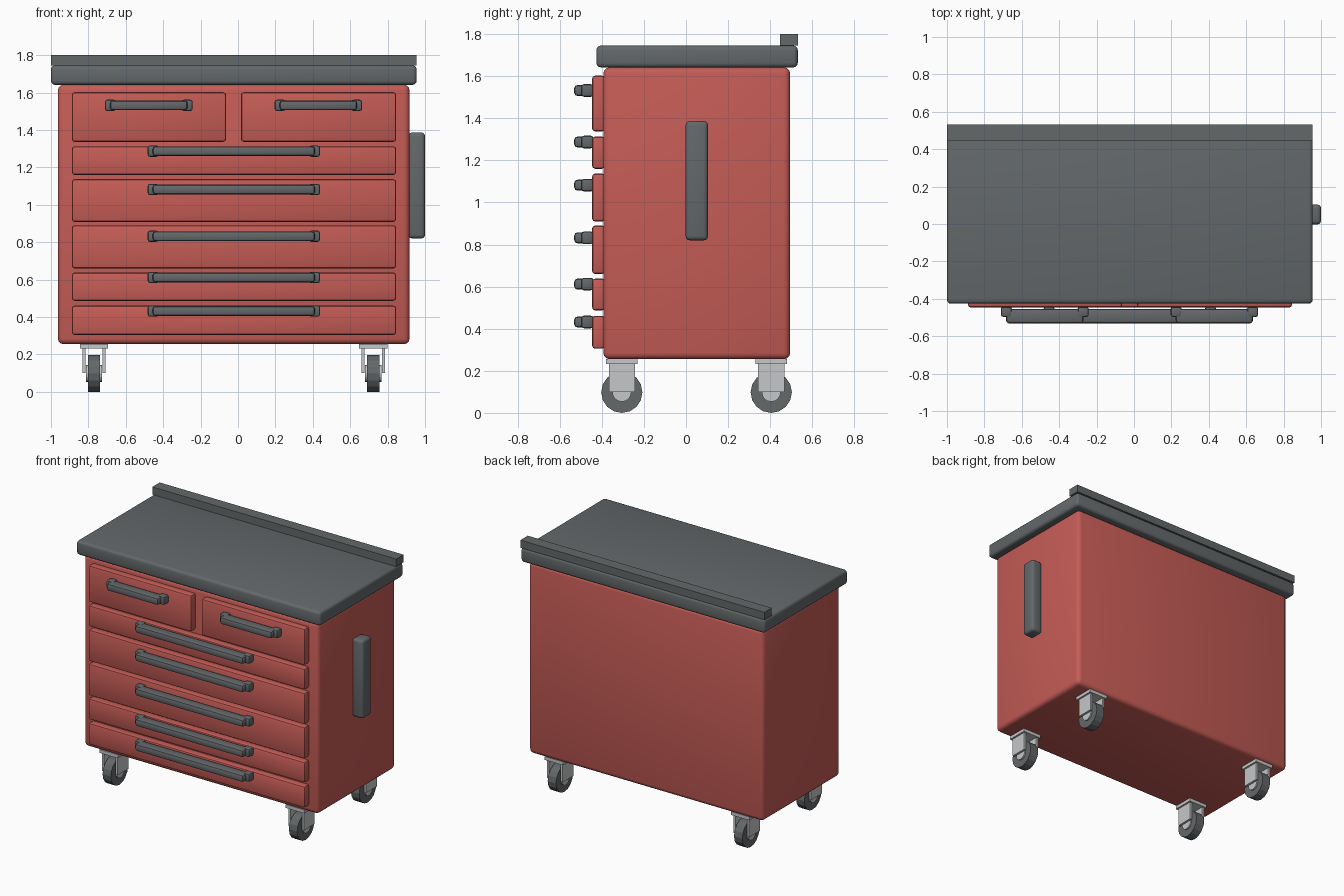
import bpy, bmesh
from math import radians
from mathutils import Matrix

cube = bpy.data.objects.get("Cube")
if cube:
    bpy.data.objects.remove(cube, do_unlink=True)


def material(name, rgb):
    m = bpy.data.materials.new(name)
    m.use_nodes = True
    m.diffuse_color = (*rgb, 1)
    m.node_tree.nodes["Principled BSDF"].inputs["Base Color"].default_value = (*rgb, 1)
    return m


RED = material("red paint", (0.56, 0.107, 0.093))
GRAY = material("dark gray rubber", (0.127, 0.138, 0.144))
STEEL = material("light steel", (0.56, 0.57, 0.58))


def finish(name, bm, mat, smooth=True):
    me = bpy.data.meshes.new(name)
    bm.to_mesh(me)
    bm.free()
    me.materials.append(mat)
    ob = bpy.data.objects.new(name, me)
    bpy.context.collection.objects.link(ob)
    if smooth:
        bpy.ops.object.select_all(action='DESELECT')
        ob.select_set(True)
        bpy.context.view_layer.objects.active = ob
        bpy.ops.object.shade_smooth_by_angle(angle=radians(35))
    return ob


def box(name, x, y, z, mat, bevel=0.0, segments=3):
    """Box from (min, max) pairs on each axis, with rounded edges."""
    bm = bmesh.new()
    bmesh.ops.create_cube(bm, size=1)
    for v in bm.verts:
        v.co = [(a + b) / 2 + c * (b - a) for c, (a, b) in zip(v.co, (x, y, z))]
    if bevel:
        bmesh.ops.bevel(bm, geom=bm.edges[:], offset=bevel, segments=segments,
                        profile=0.5, affect='EDGES', clamp_overlap=True)
    return finish(name, bm, mat, bool(bevel))


def disc(name, centre, radius, width, mat, sides=16):
    """Cylinder lying along x."""
    bm = bmesh.new()
    place = Matrix.Translation(centre) @ Matrix.Rotation(radians(90), 4, 'Y')
    bmesh.ops.create_cone(bm, cap_ends=True, segments=sides, radius1=radius,
                          radius2=radius, depth=width, matrix=place)
    return finish(name, bm, mat, False)


# Cabinet, worktop and rear lip
box("cabinet_body", (-0.963, 0.917), (-0.393, 0.495), (0.255, 1.642), RED, 0.03)
box("worktop", (-1, 0.955), (-0.426, 0.531), (1.642, 1.745), GRAY, 0.02)
box("rear_lip", (-1, 0.955), (0.447, 0.531), (1.745, 1.8), GRAY)
box("side_handle", (0.912, 1), (-0.002, 0.104), (0.82, 1.387), GRAY, 0.02)


def drawer(name, x, z, handle_x, handle_z):
    box(name + "_front", x, (-0.446, -0.385), z, RED, 0.014, 2)
    a, b = handle_x
    box(name + "_handle_bar", (a + 0.027, b - 0.027), (-0.531, -0.454),
        (handle_z - 0.026, handle_z + 0.026), GRAY, 0.015, 2)
    for side, start in (("right", a), ("left", b - 0.058)):
        box(f"{name}_handle_post_{side}", (start, start + 0.058), (-0.497, -0.44),
            (handle_z - 0.03, handle_z + 0.03), GRAY, 0.012, 2)


# Two small drawers above five wide ones
drawer("top_right_drawer", (-0.888, -0.064), (1.337, 1.602), (-0.711, -0.243), 1.532)
drawer("top_left_drawer", (0.016, 0.845), (1.337, 1.602), (0.196, 0.663), 1.532)
wide = [(1.16, 1.313, 1.287), (0.909, 1.137, 1.082), (0.66, 0.89, 0.832),
        (0.487, 0.638, 0.612), (0.305, 0.461, 0.432)]
for i, (low, high, grip) in enumerate(wide, 1):
    drawer(f"wide_drawer_{i}", (-0.888, 0.845), (low, high), (-0.483, 0.438), grip)

# Casters: plate, two fork cheeks, wheel and hub
for end, y in (("front", -0.305), ("rear", 0.405)):
    for side, x in (("right", -0.77), ("left", 0.723)):
        tag = f"{end}_{side}_caster"
        box(tag + "_plate", (x - 0.075, x + 0.075), (y - 0.075, y + 0.075),
            (0.232, 0.256), STEEL)
        for cheek, s in (("inner", -1), ("outer", 1)):
            c = x + s * 0.054
            box(f"{tag}_fork_{cheek}", (c - 0.008, c + 0.008),
                (y - 0.062, y + 0.062), (0.1, 0.233), STEEL)
        disc(tag + "_wheel", (x, y, 0.098), 0.098, 0.066, GRAY)
        disc(tag + "_hub", (x, y, 0.098), 0.045, 0.086, STEEL)
